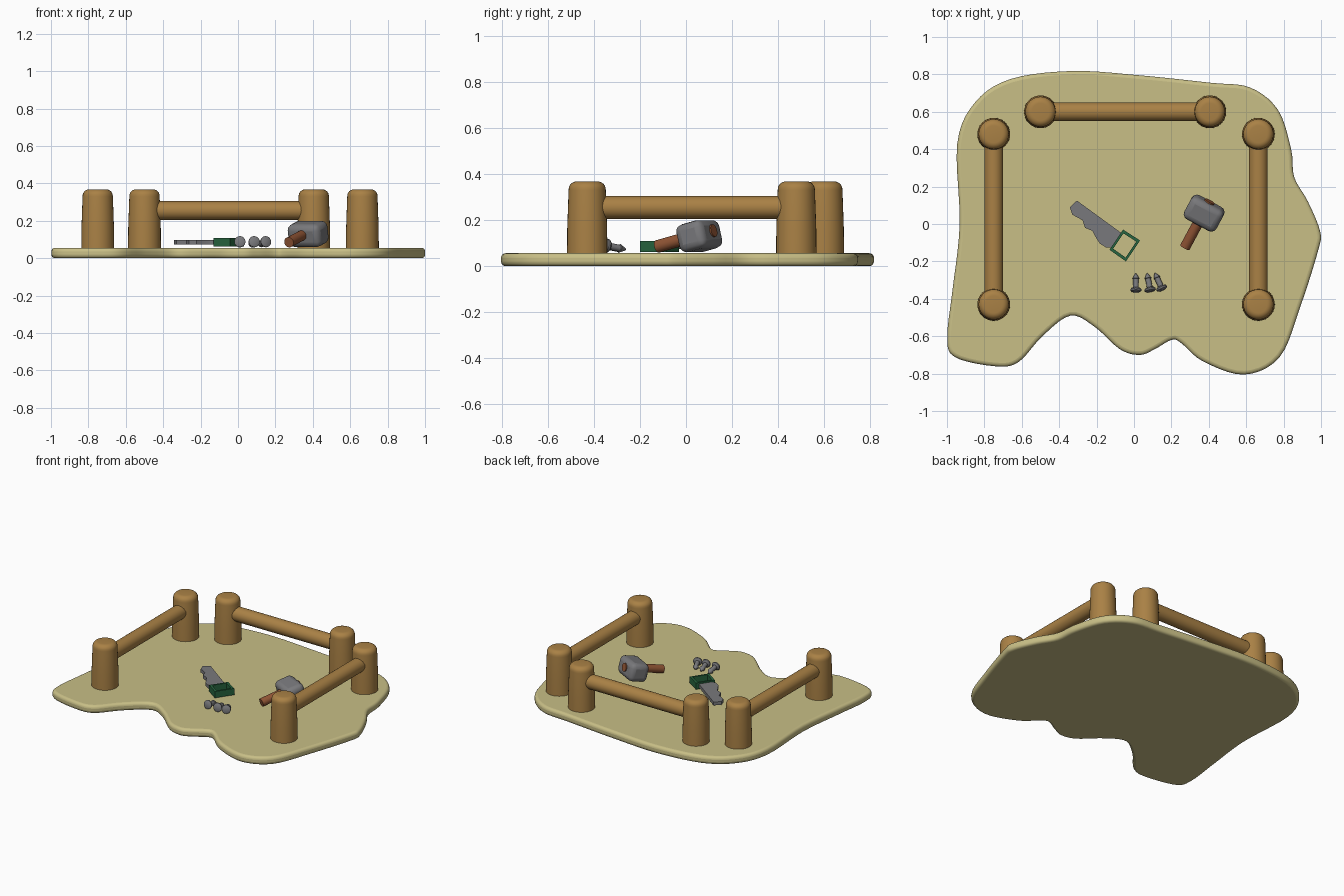
import bpy, bmesh, math
from mathutils import Vector, Matrix

if "Cube" in bpy.data.objects:
    bpy.data.objects.remove(bpy.data.objects["Cube"])


def material(name, rgb):
    m = bpy.data.materials.new(name)
    m.diffuse_color = (*rgb, 1)
    m.use_nodes = True
    m.node_tree.nodes["Principled BSDF"].inputs["Base Color"].default_value = m.diffuse_color
    return m


SAND = material("sand", (0.58, 0.52, 0.24))
WOOD = material("wood", (0.40, 0.22, 0.06))
STEEL = material("steel", (0.19, 0.19, 0.20))
GREEN = material("green", (0.02, 0.13, 0.05))
GRIP = material("grip", (0.28, 0.09, 0.035))


def finish(name, bm, mat, angle=40, bevel=0, segments=4):
    bmesh.ops.recalc_face_normals(bm, faces=bm.faces)
    me = bpy.data.meshes.new(name)
    bm.to_mesh(me)
    bm.free()
    ob = bpy.data.objects.new(name, me)
    bpy.context.collection.objects.link(ob)
    me.materials.append(mat)
    if bevel:
        b = ob.modifiers.new("bevel", 'BEVEL')
        b.width, b.segments, b.limit_method = bevel, segments, 'ANGLE'
        b.angle_limit = math.radians(50)
    bpy.ops.object.select_all(action='DESELECT')
    bpy.context.view_layer.objects.active = ob
    ob.select_set(True)
    bpy.ops.object.shade_smooth_by_angle(angle=math.radians(angle))
    return ob


def lathe(name, profile, start, direction, mat, sides=32):
    """Closed (radius, height) profile turned about an axis."""
    bm = bmesh.new()
    rings = [[bm.verts.new((r * math.cos(2 * math.pi * i / sides),
                            r * math.sin(2 * math.pi * i / sides), h))
              for i in range(sides)] for r, h in profile]
    for a, b in zip(rings, rings[1:]):
        for i in range(sides):
            j = (i + 1) % sides
            bm.faces.new((a[i], a[j], b[j], b[i]))
    bm.faces.new(rings[0])
    bm.faces.new(rings[-1])
    rot = Vector(direction).to_track_quat('Z', 'Y').to_matrix().to_4x4()
    bm.transform(Matrix.Translation(start) @ rot)
    return finish(name, bm, mat)


def rod(name, a, b, r, mat):
    a, b = Vector(a), Vector(b)
    return lathe(name, [(r, 0), (r, (b - a).length)], a, b - a, mat, 24)


def slab(name, pts, z0, z1, mat, hole=None, **kw):
    """Extruded outline, optionally with a matching inner outline."""
    bm = bmesh.new()
    if hole:
        o, h = [[bm.verts.new((x, y, z0)) for x, y in p] for p in (pts, hole)]
        n = len(o)
        faces = [bm.faces.new((o[i], o[(i + 1) % n], h[(i + 1) % n], h[i])) for i in range(n)]
    else:
        faces = [bm.faces.new([bm.verts.new((x, y, z0)) for x, y in pts])]
    ext = bmesh.ops.extrude_face_region(bm, geom=faces, use_keep_orig=True)
    bmesh.ops.translate(bm, vec=(0, 0, z1 - z0),
                        verts=[v for v in ext["geom"] if isinstance(v, bmesh.types.BMVert)])
    return finish(name, bm, mat, **kw)


def smooth_loop(pts, steps=5):
    """Closed Catmull-Rom curve through the points."""
    out, n = [], len(pts)
    p = [Vector(q) for q in pts]
    for i in range(n):
        a, b, c, d = p[i - 1], p[i], p[(i + 1) % n], p[(i + 2) % n]
        for k in range(steps):
            t = k / steps
            out.append(0.5 * (2 * b + (c - a) * t + (2 * a - 5 * b + 4 * c - d) * t ** 2
                              + (3 * b - a - 3 * c + d) * t ** 3))
    return out


# Ground patch with a wavy outline
outline = [(-.33, .818), (-.66, .775), (-.85, .65), (-.945, .43), (-.932, 0), (-.97, -.35),
           (-.998, -.6), (-.96, -.71), (-.75, -.76), (-.62, -.74), (-.49, -.6), (-.34, -.49),
           (-.21, -.55), (-.075, -.67), (.03, -.7), (.11, -.67), (.2, -.62), (.25, -.635),
           (.37, -.735), (.59, -.805), (.78, -.71), (.89, -.44), (.985, -.14), (.995, -.04),
           (.93, .12), (.857, .25), (.84, .4), (.77, .61), (.62, .73), (.41, .755), (.03, .795)]
slab("ground", smooth_loop(outline), 0, .056, SAND, bevel=.02)

# Fence posts and rails, one pair per side
fence = {"left": ((-.75, -.43), (-.75, .48)),
         "back": ((-.5, .6), (.405, .6)),
         "right": ((.665, -.43), (.665, .48))}
post = [(.088, .03), (.087, .16), (.081, .33)]
post += [(.046 + .035 * math.cos(a), .333 + .035 * math.sin(a))
         for a in (math.pi / 12 * k for k in range(1, 7))]
for side, (a, b) in fence.items():
    for end, (x, y) in (("a", a), ("b", b)):
        lathe(f"{side}_post_{end}", post, (x, y, 0), (0, 0, 1), WOOD)
    rod(f"{side}_rail", (*a, .255), (*b, .255), .05, WOOD)

# Saw: toothed blade and open handle
blade = [(-.305, .125), (-.343, .09), (-.33, .05), (-.275, .02), (-.262, -.02), (-.222, -.037),
         (-.205, -.07), (-.182, -.105), (-.15, -.125), (-.115, -.125), (-.065, -.05)]
slab("saw_blade", blade, .074, .098, STEEL, angle=30)
corners = [Vector(c) for c in ((-.058, -.03), (.032, -.088), (-.043, -.2), (-.131, -.138))]
mid = sum(corners, Vector((0, 0))) / 4
slab("saw_handle", corners, .062, .108, GREEN,
     hole=[mid + (c - mid) * .76 for c in corners], angle=30)

# Hammer: tilted handle through a bevelled head
low, high = Vector((.272, -.125, .085)), Vector((.405, .122, .155))
rod("hammer_handle", low, high, .028, GRIP)
ya = (high - low).normalized()
xa = ya.cross(Vector((0, 0, 1))).normalized()
rot = Matrix((xa, ya, xa.cross(ya))).transposed().to_4x4()
bm = bmesh.new()
bmesh.ops.create_cube(bm, size=1)
bm.transform(Matrix.Translation((.375, .058, .13)) @ rot @ Matrix.Diagonal((.195, .135, .125, 1)))
finish("hammer_head", bm, STEEL, bevel=.032, segments=3)

# Loose nails
nail = [(.022, 0), (.03, .005), (.03, .013), (.024, .02), (.015, .022), (.015, .07), (.019, .072), (.003, .1)]
for i, (x, y, dx) in enumerate(((.01, -.362, 0), (.088, -.36, -.19), (.152, -.352, -.45))):
    lathe(f"nail_{i + 1}", nail, (x, y, .09), (dx, 1, -.2), STEEL, 16)
